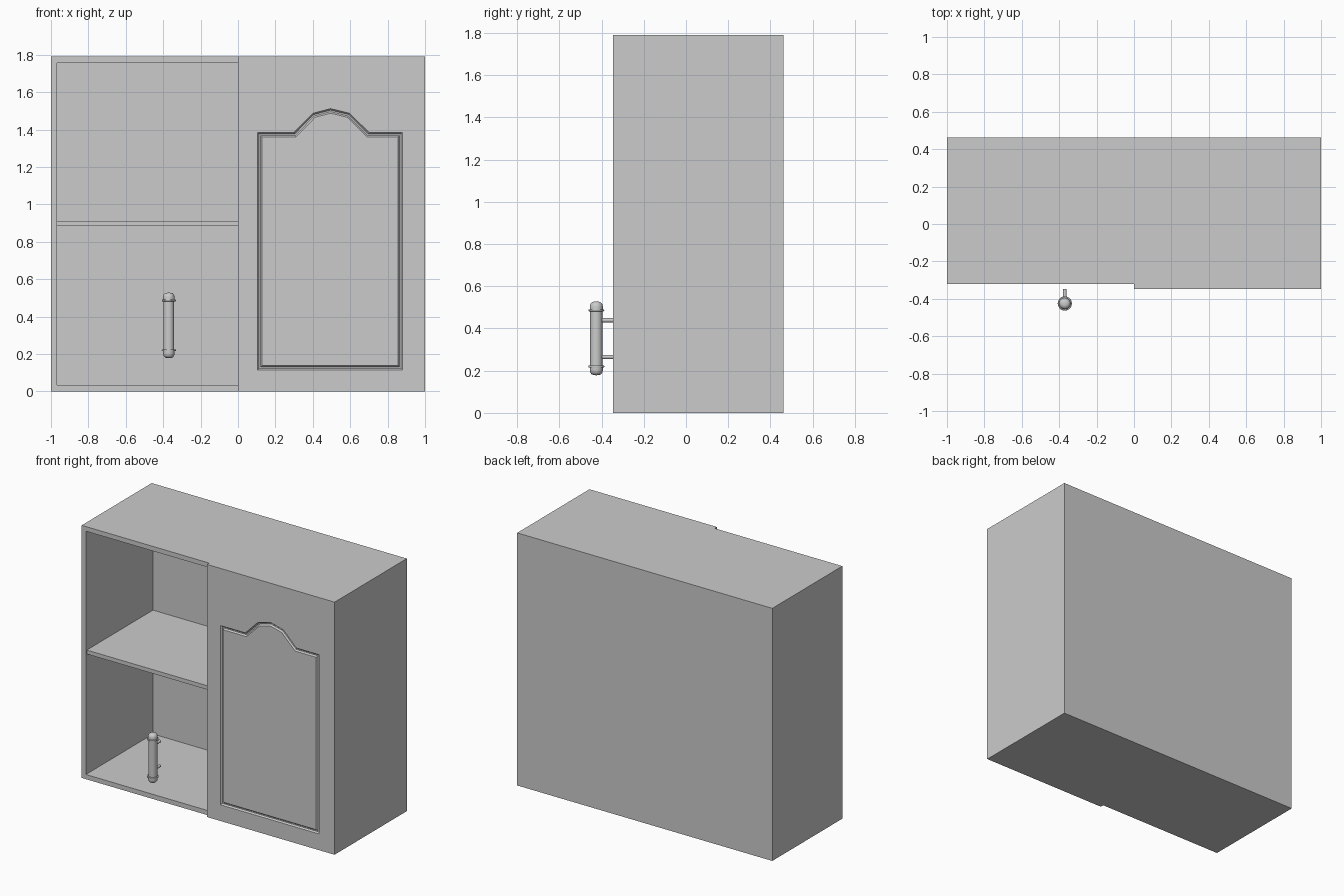
import bpy, bmesh, math
from mathutils import Vector

if "Cube" in bpy.data.objects:
    bpy.data.objects.remove(bpy.data.objects["Cube"])

H = 1.79            # cabinet height
BACK = 0.462        # rear plane
FRONT = -0.322      # front of the carcass
DOOR = -0.347       # front of the door
T = 0.033           # board thickness

grey = bpy.data.materials.new("light_grey")
grey.diffuse_color = (0.6, 0.6, 0.6, 1)
grey.use_nodes = True
grey.node_tree.nodes["Principled BSDF"].inputs["Base Color"].default_value = grey.diffuse_color


def finish(bm, name, smooth=False):
    bmesh.ops.recalc_face_normals(bm, faces=bm.faces[:])
    mesh = bpy.data.meshes.new(name)
    bm.to_mesh(mesh)
    bm.free()
    mesh.materials.append(grey)
    ob = bpy.data.objects.new(name, mesh)
    bpy.context.collection.objects.link(ob)
    if smooth:
        bpy.ops.object.select_all(action='DESELECT')
        ob.select_set(True)
        bpy.context.view_layer.objects.active = ob
        bpy.ops.object.shade_smooth_by_angle(angle=math.radians(40))
    return ob


def box_bm(lo, hi):
    bm = bmesh.new()
    bmesh.ops.create_cube(bm, size=1)
    for v in bm.verts:
        v.co = Vector([lo[i] if v.co[i] < 0 else hi[i] for i in range(3)])
    return bm


def offset(points, d):
    """Mitred inward offset of a counter-clockwise outline."""
    out = []
    n = len(points)
    for i in range(n):
        p, a, b = (Vector(points[j % n]) for j in (i, i - 1, i + 1))
        e1, e2 = (p - a).normalized(), (b - p).normalized()
        n1, n2 = Vector((-e1.y, e1.x)), Vector((-e2.y, e2.x))
        out.append(p + (n1 + n2) * d / (1 + n1.dot(n2)))
    return out


# Carcass: a box hollowed from the front
bm = box_bm((-1, FRONT, 0), (1, BACK, H))
face = min(bm.faces, key=lambda f: f.calc_center_median().y)
bmesh.ops.inset_region(bm, faces=[face], thickness=T, use_even_offset=True)
inner = bmesh.ops.extrude_discrete_faces(bm, faces=[face])["faces"][0]
for v in inner.verts:
    v.co.y = BACK - T
finish(bm, "carcass")

# Shelf
finish(box_bm((-1 + T, FRONT + 0.01, 0.883), (1 - T, BACK - T, 0.911)), "shelf")

# Door with a routed groove under an arched top
arch = [(0.88, 1.385), (0.70, 1.385), (0.597, 1.487), (0.495, 1.512),
        (0.40, 1.487), (0.30, 1.385), (0.105, 1.385), (0.105, 0.115), (0.88, 0.115)]
bm = box_bm((0, DOOR, 0), (1, FRONT, H))
front = min(bm.faces, key=lambda f: f.calc_center_median().y)
border = list(front.edges)
bmesh.ops.delete(bm, geom=[front], context='FACES_ONLY')
rings = []
for d, depth in [(0, 0), (0.008, 0.01), (0.016, 0.01), (0.024, 0)]:
    rings.append([bm.verts.new((p.x, DOOR + depth, p.y)) for p in offset(arch, d)])
n = len(arch)
for r0, r1 in zip(rings, rings[1:]):
    for i in range(n):
        j = (i + 1) % n
        bm.faces.new((r0[i], r0[j], r1[j], r1[i]))
bm.faces.new(rings[-1])
outline = [bm.edges.get((rings[0][i], rings[0][(i + 1) % n])) for i in range(n)]
bmesh.ops.triangle_fill(bm, edges=border + outline, use_beauty=True,
                        use_dissolve=False, normal=(0, -1, 0))
finish(bm, "door")

# Handle: turned bar with collars and rounded ends
HX, HY, HZ = -0.37, -0.425, 0.353
half = [(0.029, 0.128), (0.037, 0.129), (0.038, 0.133), (0.037, 0.137), (0.031, 0.138),
        (0.031, 0.152), (0.028, 0.163), (0.021, 0.171), (0.011, 0.174), (0, 0.175)]
profile = [(r, -z) for r, z in reversed(half)] + half
bm = bmesh.new()
verts = [bm.verts.new((HX + r, HY, HZ + z)) for r, z in profile]
edges = [bm.edges.new(pair) for pair in zip(verts, verts[1:])]
bmesh.ops.spin(bm, geom=verts + edges, cent=(HX, HY, HZ), axis=(0, 0, 1),
               angle=math.tau, steps=24)
bmesh.ops.remove_doubles(bm, verts=bm.verts[:], dist=0.0001)
finish(bm, "handle_bar", True)

# Handle posts
for name, z in (("handle_post_upper", 0.439), ("handle_post_lower", 0.265)):
    bm = bmesh.new()
    y0, y1, r = HY + 0.02, DOOR, 0.01
    bmesh.ops.create_cone(bm, cap_ends=True, segments=16, radius1=r, radius2=r, depth=y1 - y0)
    for v in bm.verts:
        x, y, h = v.co
        v.co = (HX + x, (y0 + y1) / 2 + h, z + y)
    finish(bm, name, True)
